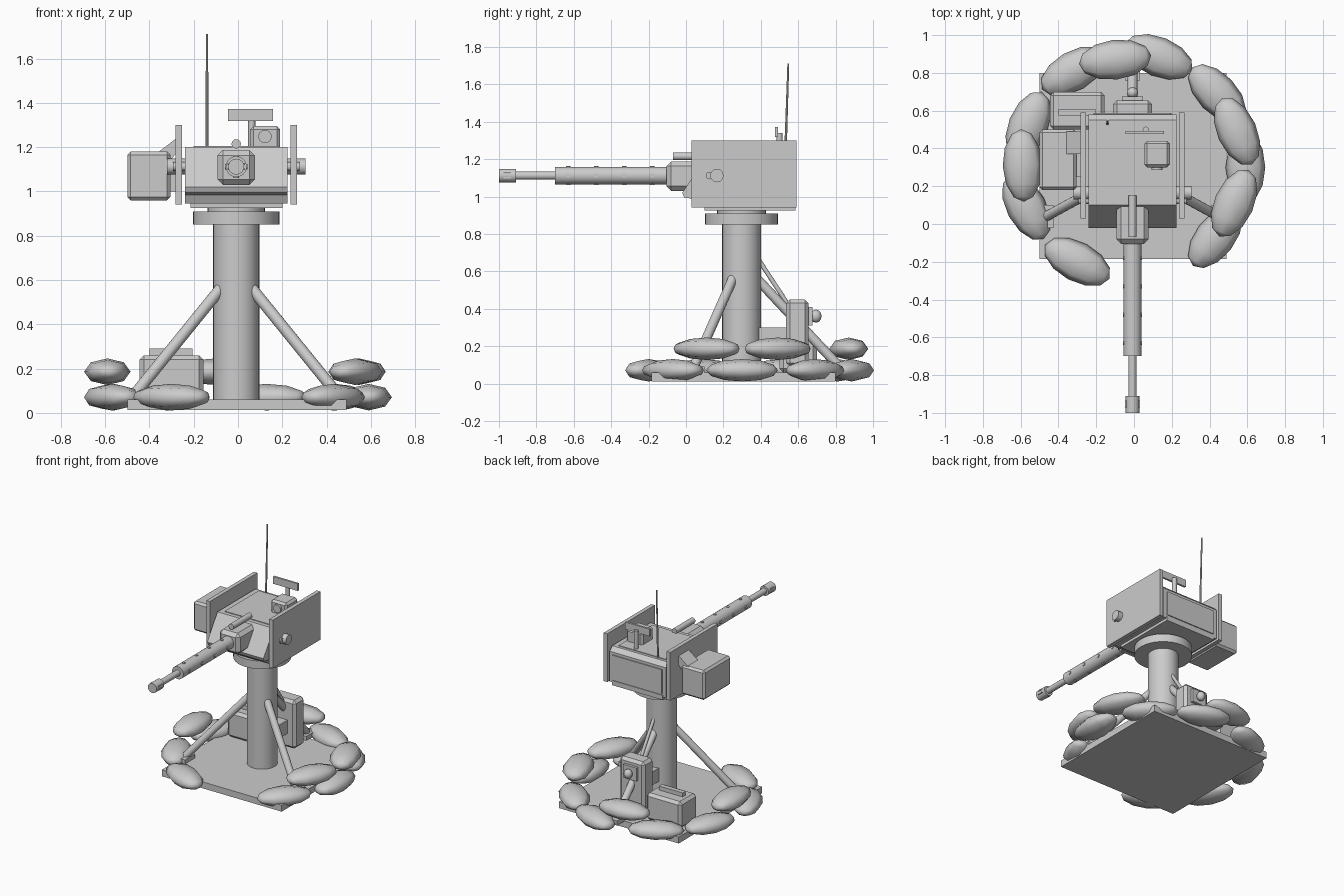
import bpy, bmesh, math
from mathutils import Vector

if "Cube" in bpy.data.objects:
    bpy.data.objects.remove(bpy.data.objects["Cube"])

CX, PY, GZ = -0.008, 0.297, 1.112   # pole axis x, pole axis y, gun axis height

grey = bpy.data.materials.new("light_grey")
grey.diffuse_color = (0.6, 0.6, 0.6, 1)
grey.use_nodes = True
grey.node_tree.nodes["Principled BSDF"].inputs["Base Color"].default_value = grey.diffuse_color


def finish(name, bm, smooth=False, bevel=0):
    bmesh.ops.recalc_face_normals(bm, faces=bm.faces[:])
    me = bpy.data.meshes.new(name)
    bm.to_mesh(me)
    bm.free()
    me.materials.append(grey)
    ob = bpy.data.objects.new(name, me)
    bpy.context.collection.objects.link(ob)
    if bevel:
        m = ob.modifiers.new("bevel", 'BEVEL')
        m.width, m.segments = bevel, 1
    if smooth:
        bpy.ops.object.select_all(action='DESELECT')
        ob.select_set(True)
        bpy.context.view_layer.objects.active = ob
        bpy.ops.object.shade_smooth_by_angle(angle=math.radians(40))
    return ob


def box(name, x, y, z, bevel=0):
    bm = bmesh.new()
    bmesh.ops.create_cube(bm, size=1)
    for v in bm.verts:
        v.co = [(a + b) / 2 + c * (b - a) for (a, b), c in zip((x, y, z), v.co)]
    return finish(name, bm, bevel=bevel)


def rod(name, a, b, r, r2=None, seg=20):
    a, b = Vector(a), Vector(b)
    bm = bmesh.new()
    bmesh.ops.create_cone(bm, cap_ends=True, segments=seg, radius1=r,
                          radius2=r if r2 is None else r2, depth=(b - a).length)
    q = (b - a).to_track_quat('Z', 'Y')
    for v in bm.verts:
        v.co = q @ v.co + (a + b) / 2
    return finish(name, bm, smooth=True)


def prism(name, pts, axis, lo, hi, bevel=0):
    """Extrude a 2D outline along x (outline in y,z) or y (outline in x,z)."""
    bm = bmesh.new()
    def put(p, d):
        return (d, p[0], p[1]) if axis == 'x' else (p[0], d, p[1])
    f = bm.faces.new([bm.verts.new(put(p, lo)) for p in pts])
    ext = bmesh.ops.extrude_face_region(bm, geom=[f])
    shift = Vector((hi - lo, 0, 0) if axis == 'x' else (0, hi - lo, 0))
    bmesh.ops.translate(bm, vec=shift, verts=[g for g in ext['geom'] if isinstance(g, bmesh.types.BMVert)])
    return finish(name, bm, bevel=bevel)


def sphere(name, loc, size, angle=0, seg=8, rings=6):
    bm = bmesh.new()
    bmesh.ops.create_uvsphere(bm, u_segments=seg, v_segments=rings, radius=0.5)
    c, s = math.cos(angle), math.sin(angle)
    for v in bm.verts:
        # poles lie along the long axis
        x, y, z = v.co.z * size[0], v.co.x * size[1], v.co.y * size[2]
        v.co = (loc[0] + x * c - y * s, loc[1] + x * s + y * c, loc[2] + z)
    ob = finish(name, bm)
    for p in ob.data.polygons:
        p.use_smooth = True
    return ob


# base plate, pole and flange
box("base_plate", (-0.5, 0.49), (-0.185, 0.80), (0.012, 0.06))
rod("pole", (CX, PY, 0.05), (CX, PY, 0.87), 0.104, seg=32)
rod("pole_flange", (CX, PY, 0.85), (CX, PY, 0.91), 0.196, seg=32)
rod("turntable", (CX, PY, 0.90), (CX, PY, 0.94), 0.13, seg=32)

# three braces with feet
for i, (top, foot) in enumerate([((-0.08, 0.25, 0.56), (-0.465, 0.04, 0.085)),
                                 ((0.064, 0.25, 0.56), (0.449, 0.04, 0.085)),
                                 ((CX, 0.37, 0.57), (CX, 0.82, 0.09))]):
    rod(f"brace_{i}", top, foot, 0.026, seg=16)
    sphere(f"brace_end_{i}", top, (0.052, 0.052, 0.052), seg=12, rings=8)
    fx, fy, _ = foot
    box(f"brace_foot_{i}", (fx - 0.04, fx + 0.04), (fy - 0.06, fy + 0.06), (0.055, 0.09))

# ring of sandbags: x, y, angle in degrees, layer
bags = [(-0.30, -0.20, -28, 0), (-0.57, 0.09, -62, 0), (-0.56, 0.52, 68, 0),
        (-0.32, 0.81, 30, 0), (0.13, 0.885, -22, 0), (0.44, 0.69, -46, 0),
        (0.59, 0.30, 90, 0), (0.43, -0.07, 52, 0),
        (-0.59, 0.31, 92, 1), (-0.10, 0.87, 7, 1), (0.545, 0.49, -66, 1), (0.53, 0.11, 66, 1)]
for i, (x, y, a, layer) in enumerate(bags):
    sphere(f"sandbag_{i}", (x, y, 0.071 + 0.115 * layer), (0.385, 0.21, 0.12), math.radians(a))

# supply box on the ground
box("supply_box", (-0.445, -0.155), (0.50, 0.70), (0.06, 0.26), 0.02)
box("supply_box_handle", (-0.40, -0.205), (0.575, 0.61), (0.25, 0.29))

# control box behind the pole, with knob and cable
box("control_box", (-0.11, 0.095), (0.535, 0.655), (0.09, 0.45), 0.02)
box("control_box_bracket", (-0.05, 0.035), (0.38, 0.55), (0.2, 0.3))
box("knob_plate", (-0.063, 0.047), (0.65, 0.675), (0.31, 0.41))
rod("knob_stem", (CX, 0.66, 0.36), (CX, 0.70, 0.36), 0.02)
sphere("knob", (CX, 0.695, 0.36), (0.06, 0.06, 0.07), seg=12, rings=8)
rod("cable", (CX, 0.37, 0.69), (CX, 0.56, 0.40), 0.012, seg=10)

# head: hull with wedge nose and chamfered rear
prism("hull", [(0.10, 1.20), (-0.02, 1.02), (-0.01, 0.995), (0.05, 0.985), (0.07, 0.945),
               (0.58, 0.945), (0.58, 1.17), (0.55, 1.20)], 'x', -0.24, 0.224)
box("hull_floor", (-0.215, 0.20), (0.10, 0.585), (0.925, 0.96))
for y, n in [(0.583, "rear_panel")]:
    box(n, (-0.21, 0.195), (0.575, y + 0.004), (0.97, 1.15))
box("roof_panel", (-0.20, 0.185), (0.13, 0.53), (1.19, 1.205))

# side armour plates with pivot bolts
for s, n in [(-1, "left"), (1, "right")]:
    def sx(v):
        return CX + s * v
    box(f"side_plate_{n}", sorted((sx(0.245), sx(0.275))), (0.03, 0.59), (0.94, 1.30))
    rod(f"pivot_bolt_{n}", (sx(0.20), 0.165, GZ), (sx(0.312), 0.165, GZ), 0.036, seg=12)
    rod(f"pivot_pin_{n}", (sx(0.20), 0.125, GZ), (sx(0.285), 0.125, GZ), 0.02, seg=10)

# ammunition can and feed chute on the left
box("ammo_can", (-0.50, -0.305), (0.18, 0.50), (0.96, 1.18), 0.015)
box("ammo_can_bracket", (-0.32, -0.26), (0.25, 0.45), (1.0, 1.14))
prism("feed_chute", [(-0.37, 1.17), (-0.265, 1.25), (-0.265, 1.19), (-0.305, 1.14)], 'y', 0.37, 0.49)

# gun mount, barrel and muzzle
box("gun_mount", (CX - 0.085, CX + 0.085), (-0.105, 0.12), (1.03, 1.187), 0.025)
rod("mount_tube", (CX, -0.07, 1.215), (CX, 0.15, 1.215), 0.021)
rod("barrel_jacket", (CX, -0.70, GZ), (CX, -0.09, GZ), 0.047, seg=24)
rod("barrel", (CX, -0.97, GZ), (CX, -0.69, GZ), 0.022)
rod("muzzle", (CX, -1.0, GZ), (CX, -0.91, GZ), 0.036)
for i in range(4):
    y = -0.63 + 0.15 * i
    rod(f"jacket_stud_{i}", (CX - 0.051, y, GZ), (CX + 0.051, y, GZ), 0.012, seg=10)
    rod(f"jacket_stud_upright_{i}", (CX, y, GZ - 0.051), (CX, y, GZ + 0.051), 0.012, seg=10)
for z in (GZ - 0.012, GZ + 0.012):
    box("muzzle_slot", (CX - 0.039, CX + 0.039), (-0.975, -0.935), (z - 0.004, z + 0.004))

# sight on the roof
box("sight_box", (0.055, 0.19), (0.30, 0.44), (1.19, 1.295), 0.015)
rod("sight_lens", (0.122, 0.285, 1.248), (0.122, 0.32, 1.248), 0.03)
rod("sensor_post", (0.062, 0.50, 1.19), (0.062, 0.50, 1.34), 0.016, seg=12)
box("sensor_bar", (-0.045, 0.158), (0.477, 0.492), (1.318, 1.372))

# antenna
rod("antenna", (-0.14, 0.53, 1.19), (-0.14, 0.547, 1.71), 0.007, 0.005, seg=8)
